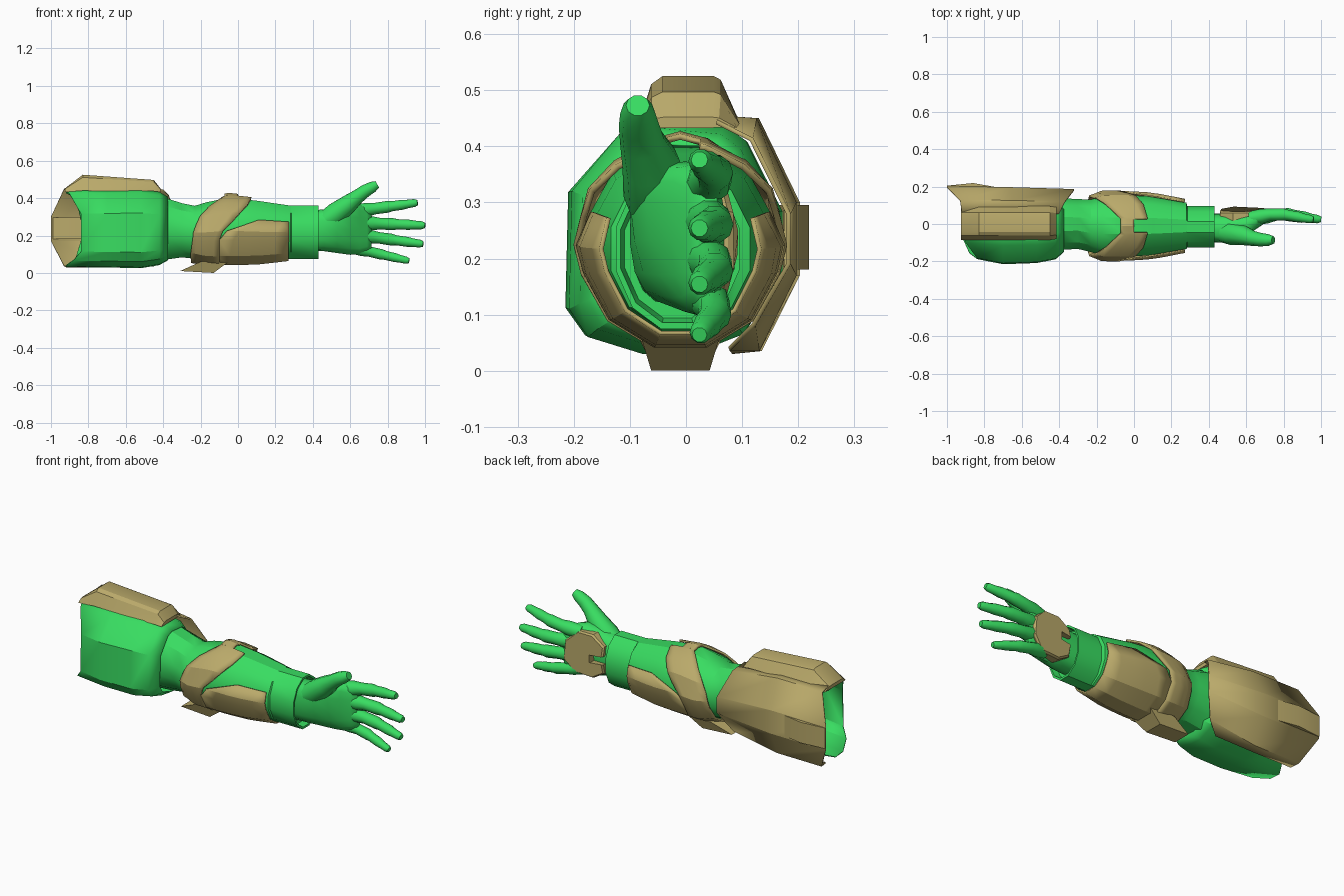
import bpy, bmesh, math
from mathutils import Vector

if "Cube" in bpy.data.objects:
    bpy.data.objects.remove(bpy.data.objects["Cube"])


def material(name, rgb):
    m = bpy.data.materials.new(name)
    m.diffuse_color = (*rgb, 1)
    m.use_nodes = True
    m.node_tree.nodes["Principled BSDF"].inputs["Base Color"].default_value = m.diffuse_color
    return m


GREEN = material("bright green", (0.04, 0.72, 0.12))
TAN = material("armour tan", (0.49, 0.40, 0.145))


def loft(name, rings, mat, closed=True, cap0=False, cap1=False, thick=0, angle=30, outward=False):
    """Skin a list of point rings; optional end caps and wall thickness."""
    bm = bmesh.new()
    vs = [[bm.verts.new(p) for p in r] for r in rings]
    n = len(vs[0])
    for a, b in zip(vs, vs[1:]):
        for i in range(n if closed else n - 1):
            j = (i + 1) % n
            bm.faces.new((a[i], a[j], b[j], b[i]))
    if cap0:
        bm.faces.new(vs[0])
    if cap1:
        bm.faces.new(vs[-1])
    bmesh.ops.remove_doubles(bm, verts=bm.verts, dist=0.0002)
    bmesh.ops.recalc_face_normals(bm, faces=bm.faces)
    bm.normal_update()
    # open shells: make the normals point away from the arm axis
    s = sum(f.normal.y * f.calc_center_median().y
            + f.normal.z * (f.calc_center_median().z - 0.22) for f in bm.faces)
    if thick and s < 0:
        bmesh.ops.reverse_faces(bm, faces=bm.faces)
    me = bpy.data.meshes.new(name)
    bm.to_mesh(me)
    bm.free()
    me.materials.append(mat)
    ob = bpy.data.objects.new(name, me)
    bpy.context.collection.objects.link(ob)
    if thick:
        mod = ob.modifiers.new("wall", 'SOLIDIFY')
        mod.thickness = thick
        mod.offset = 1 if outward else -1
    bpy.ops.object.select_all(action='DESELECT')
    ob.select_set(True)
    bpy.context.view_layer.objects.active = ob
    bpy.ops.object.shade_smooth_by_angle(angle=math.radians(angle))
    return ob


# --- forearm surface: x, centre y, centre z, radius y, radius z
ARM = [(-.46, 0, .235, .15, .18), (-.38, 0, .235, .147, .175), (-.30, 0, .228, .143, .155),
       (-.23, -.01, .217, .15, .152), (-.17, -.01, .217, .175, .172), (-.05, -.01, .226, .177, .188),
       (.1, -.01, .22, .168, .178), (.28, -.01, .217, .133, .153), (.285, -.015, .217, .118, .153),
       (.43, -.015, .217, .118, .153)]


def surf(x, deg, off=0.0):
    """Point on the twelve-sided arm at x and angle (0 = +y, 90 = up)."""
    for a, b in zip(ARM, ARM[1:]):
        if x <= b[0]:
            break
    t = (x - a[0]) / (b[0] - a[0])
    cy, cz, ry, rz = (a[k] + (b[k] - a[k]) * t for k in range(1, 5))
    d = math.radians(((deg - 15) % 30) - 15)
    f = math.cos(math.radians(15)) / math.cos(math.radians(15) - abs(d))
    w = math.radians(deg)
    return Vector((x, cy + (ry * f + off) * math.cos(w), cz + (rz * f + off) * math.sin(w)))


rings = [[surf(s[0], 15 + 30 * i) for i in range(12)] for s in ARM]
mid = Vector((0, -.015, .217))
for x, k in ((.43, .92), (.395, .86)):  # recessed wrist opening
    rings.append([Vector((x, mid.y + (p.y - mid.y) * k, mid.z + (p.z - mid.z) * k)) for p in rings[9]])
loft("forearm", rings, GREEN, cap1=True)

# --- upper sleeve, open at the shoulder: y, z and how far the shoulder edge is cut back
PROFILE = [(.07, .438, 0), (.11, .41, .05), (.172, .285, .08), (.172, .17, .08), (.105, .065, .05),
           (0, .025, 0), (-.08, .03, 0), (-.18, .06, .04), (-.215, .11, .08), (-.21, .32, .08),
           (-.115, .43, .02), (-.06, .45, 0)]


def sleeve_ring(x, sy, sz, cut=0):
    return [Vector((x + c * cut, y * sy, .235 + (z - .235) * sz)) for y, z, c in PROFILE]


loft("upper_sleeve", [sleeve_ring(-.92, .87, .97, 1), sleeve_ring(-.70, 1, .98),
                      sleeve_ring(-.52, .97, 1), sleeve_ring(-.42, .88, .92),
                      sleeve_ring(-.375, .7, .8)], GREEN, thick=.006)


# --- armour plates that follow the arm: rows of (angle, x start, x end)
def plate(name, rows, off, thick):
    grid = [[surf(x0 + (x1 - x0) * i / 5, a, off) for i in range(6)] for a, x0, x1 in rows]
    return loft(name, grid, TAN, closed=False, thick=thick, angle=25, outward=True)


half = [(90, -.07, 0), (101, -.07, 0), (101.5, -.07, .07), (105, -.08, .07), (130, -.15, .05),
        (150, -.20, .01), (165, -.22, -.03), (180, -.235, -.08), (195, -.24, -.10),
        (225, -.25, -.10), (255, -.25, -.10), (270, -.25, -.10)]
plate("elbow_band", half + [(180 - a, p, q) for a, p, q in half[-2::-1]], .003, .011)

half = [(159, .11, .27), (180, -.06, .27), (195, -.10, .27), (225, -.12, .27), (255, -.12, .27)]
plate("forearm_guard", half + [(540 - a, p, q) for a, p, q in reversed(half)], .002, .008)

# --- elbow spur under the arm
loft("elbow_spur", [[Vector((x, s * w - .01, z)) for x, w, z in
                     ((-.31, .05, .01), (-.2, .075, .06), (-.05, .07, .06), (-.13, .052, 0))]
                    for s in (-1, 1)], TAN, cap0=True, cap1=True)

# --- upper arm crest
rings = []
for x, h, w in ((-.925, .452, 1), (-.83, .525, 1), (-.45, .497, 1), (-.415, .452, .95)):
    rings.append([Vector((x, y * w, .43 + (h - .43) * k)) for y, k in
                  ((-.085, .1), (-.062, .85), (-.042, 1), (.05, 1), (.062, .93), (.095, .15))])
loft("upper_crest", rings, TAN, cap0=True, cap1=True)

# --- outer shoulder plate: y, z, x start, x end, z end
OUT = [(.06, .455, -.92, -.40, .447), (.13, .45, -.93, -.37, .415), (.203, .30, -1, -.32, .28),
       (.203, .17, -1, -.32, .19), (.135, .035, -.93, -.38, .08), (.085, .03, -.92, -.45, .035)]
rows = []
for y, z, x0, x1, ze in OUT:
    xm = x0 + (x1 - x0) * .5
    rows.append([Vector((x0, y, z)), Vector((xm, y * .97, z)), Vector((x1, y * .92, ze))])
loft("shoulder_plate", rows, TAN, closed=False, thick=.008, angle=20)
loft("shoulder_ridge", [[Vector((x, y, z)) for x, y in
                         ((-1, .205), (-.86, .219), (-.67, .185), (-.67, .175), (-.84, .16), (-.99, .19))]
                        for z in (.18, .295)], TAN, cap0=True, cap1=True)


# --- hand
def tube(name, pts, n=10):
    """Round limb through (x, y, z, radius) points."""
    rings = []
    for i, p in enumerate(pts):
        c = Vector(p[:3])
        d = (Vector(pts[min(i + 1, len(pts) - 1)][:3]) - Vector(pts[max(i - 1, 0)][:3])).normalized()
        u = Vector((0, 1, 0))
        u = (u - d * u.dot(d)).normalized()
        v = d.cross(u)
        rings.append([c + (u * math.cos(2 * math.pi * k / n) + v * math.sin(2 * math.pi * k / n)) * p[3]
                      for k in range(n)])
    return loft(name, rings, GREEN, cap0=True, cap1=True, angle=50)


# palm: x, centre y, centre z, radii, and lean of the thumb side towards the front
palm = [(.39, -.02, .225, .075, .108, 0), (.46, -.022, .228, .078, .112, .01), (.53, -.018, .232, .074, .126, .03),
        (.60, -.002, .235, .062, .138, .03), (.65, .02, .234, .048, .136, .01), (.69, .034, .232, .036, .12, 0),
        (.715, .04, .23, .02, .10, 0)]
rings = []
for x, cy, cz, ry, rz, lean in palm:
    r = []
    for k in range(16):
        c, s = math.cos(k * math.pi / 8), math.sin(k * math.pi / 8)
        y = cy + ry * math.copysign(abs(c) ** .8, c) - lean * s * (c < 0)
        r.append(Vector((x, y, cz + rz * math.copysign(abs(s) ** .8, s))))
    rings.append(r)
loft("palm", rings, GREEN, cap0=True, cap1=True, angle=60)

# base and tip (x, z) of each finger, and size
for name, (x0, z0), (x1, z1), k in (("index_finger", (.62, .328), (.96, .376), 1),
                                    ("middle_finger", (.64, .268), (1.0, .254), 1.02),
                                    ("ring_finger", (.63, .205), (.99, .154), 1),
                                    ("little_finger", (.60, .138), (.915, .064), .9)):
    pts = []
    for t, y, r in ((0, .03, .038), (.2, .043, .039), (.33, .050, .032), (.52, .051, .033), (.6, .047, .028),
                    (.76, .038, .028), (.84, .032, .024), (.95, .026, .022), (1, .024, .015)):
        pts.append((x0 + (x1 - x0) * t, y, z0 + (z1 - z0) * t, r * k))
    tube(name, pts)

tube("thumb", [(.44, -.04, .26, .05), (.52, -.05, .315, .062), (.59, -.062, .368, .052), (.64, -.078, .408, .040),
               (.68, -.084, .438, .036), (.72, -.086, .460, .031), (.745, -.086, .473, .021)])

# --- plate on the back of the hand, notched at the wrist
OUTLINE = [(.46, .15), (.46, .205), (.53, .205), (.53, .25), (.46, .25), (.46, .30), (.53, .35),
           (.62, .35), (.69, .285), (.70, .18), (.64, .115), (.53, .11)]


def hand_ring(k, dy):
    pts = []
    for x, z in OUTLINE:
        y = dy - .025 * abs(z - .23) / .1 - .2 * max(0, .52 - x)
        pts.append(Vector((.585 + (x - .585) * k, y, .23 + (z - .23) * k)))
    return pts


loft("hand_plate", [hand_ring(1, .045), hand_ring(1, .088), hand_ring(.94, .098)], TAN, cap0=True, cap1=True)
